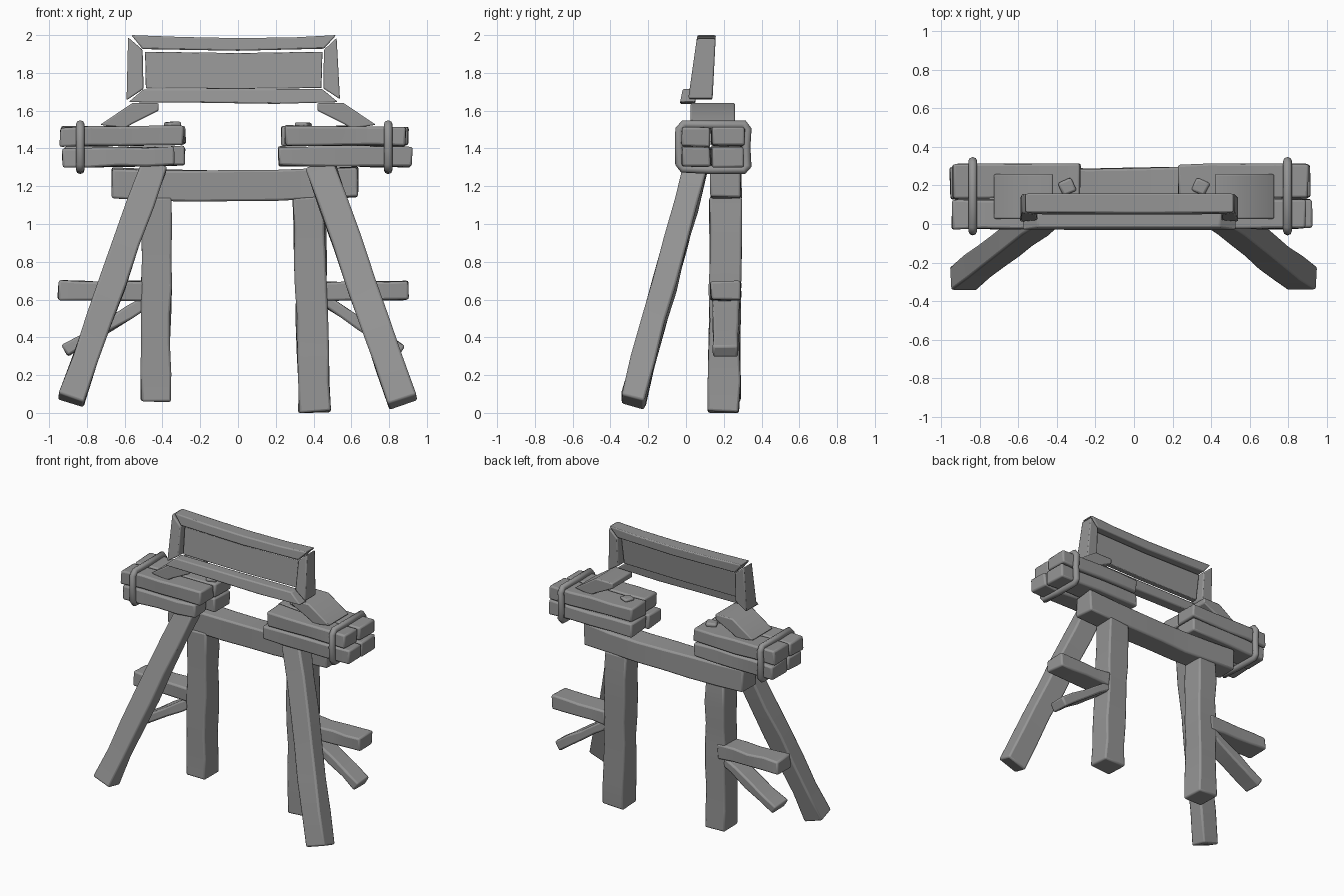
import bpy, bmesh, random
from mathutils import Vector

random.seed(4)
cube = bpy.data.objects.get("Cube")
if cube:
    bpy.data.objects.remove(cube, do_unlink=True)

wood = bpy.data.materials.new("weathered grey wood")
wood.use_nodes = True
GREY = (0.3, 0.3, 0.3, 1)
wood.diffuse_color = GREY
wood.node_tree.nodes["Principled BSDF"].inputs["Base Color"].default_value = GREY


def finish(name, bm, bevel=0.012):
    bmesh.ops.recalc_face_normals(bm, faces=bm.faces)
    mesh = bpy.data.meshes.new(name)
    bm.to_mesh(mesh)
    bm.free()
    mesh.materials.append(wood)
    ob = bpy.data.objects.new(name, mesh)
    bpy.context.collection.objects.link(ob)
    mod = ob.modifiers.new("worn edges", 'BEVEL')
    mod.width = bevel
    mod.segments = 2
    mod.angle_limit = 0.6
    bpy.ops.object.select_all(action='DESELECT')
    ob.select_set(True)
    bpy.context.view_layer.objects.active = ob
    bpy.ops.object.shade_smooth_by_angle(angle=0.6)
    return ob


def skin(bm, rings):
    """Join rings of vertices into a closed solid."""
    loops = [[bm.verts.new(p) for p in ring] for ring in rings]
    n = len(loops[0])
    for a, b in zip(loops, loops[1:]):
        for i in range(n):
            bm.faces.new((a[i], a[(i + 1) % n], b[(i + 1) % n], b[i]))
    bm.faces.new(loops[0])
    bm.faces.new(loops[-1])


def beam(name, start, end, wide, deep, across=(0, 1, 0), steps=5, rough=0.006, sag=0.0):
    """Rough-hewn timber; deep is measured along the across axis."""
    start, end = Vector(start), Vector(end)
    t = (end - start).normalized()
    v = Vector(across)
    v = (v - t * v.dot(t)).normalized()
    u = t.cross(v)
    rings = []
    for i in range(steps + 1):
        f = i / steps
        c = start.lerp(end, f) - Vector((0, 0, sag * 4 * f * (1 - f)))
        ring = []
        for a, b in ((-1, -1), (1, -1), (1, 1), (-1, 1)):
            jitter = [random.uniform(-rough, rough) for _ in range(3)]
            ring.append(c + u * (a * wide / 2 + jitter[0]) + v * (b * deep / 2 + jitter[1])
                        + t * jitter[2])
        rings.append(ring)
    bm = bmesh.new()
    skin(bm, rings)
    return finish(name, bm)


def plate(name, outline, front, back, bevel=0.008):
    """Outline in x and z, given depth by front and back functions of z."""
    bm = bmesh.new()
    skin(bm, [[(x, f(z), z) for x, z in outline] for f in (front, back)])
    return finish(name, bm, bevel)


def slope(low, high):
    return lambda z: low + (high - low) * (z - 1.65) / 0.35


# Main frame: posts, crossbeam and splayed front legs
beam("right_post", (-0.435, 0.205, 0.06), (-0.43, 0.205, 1.14), 0.155, 0.165, steps=7)
beam("left_post", (0.405, 0.2, 0.005), (0.375, 0.21, 1.14), 0.165, 0.165, steps=7)
beam("crossbeam", (-0.665, 0.21, 1.217), (0.635, 0.21, 1.222), 0.16, 0.16, sag=0.018, steps=6)
beam("right_leg", (-0.885, -0.28, 0.065), (-0.445, 0.055, 1.31), 0.14, 0.125, steps=6)
beam("left_leg", (0.875, -0.285, 0.055), (0.435, 0.055, 1.31), 0.155, 0.125, steps=6)

# Outriggers with diagonal braces
for side, s, tip in (("right", -1, 0.955), ("left", 1, 0.9)):
    beam(side + "_outrigger", (s * 0.46, 0.21, 0.645), (s * tip, 0.21, 0.65), 0.1, 0.16, steps=4)
    beam(side + "_brace", (s * 0.46, 0.21, 0.60), (s * (tip - 0.035), 0.21, 0.325), 0.065, 0.14, steps=4)

# Stacks of four timbers: row, layer, inner end, outer end
for side, s, ends in (
        ("right", -1, ((0.29, 0.945), (0.34, 0.93), (0.28, 0.94), (0.28, 0.92))),
        ("left", 1, ((0.25, 0.89), (0.215, 0.92), (0.23, 0.9), (0.23, 0.91)))):
    for k, (inner, outer) in enumerate(ends):
        row, layer = ("front", "back")[k // 2], ("upper", "lower")[k % 2]
        y, depth = (0.052, 0.15) if row == "front" else (0.222, 0.175)
        z = 1.463 if layer == "upper" else 1.353
        beam(f"{side}_{row}_{layer}_timber", (s * inner, y, z + 0.006), (s * outer, y, z),
             0.102, depth, steps=4)
    # Sloping support and loose chip on top of the stack
    plate(side + "_support",
          [(s * x, z) for x, z in ((0.73, 1.525), (0.56, 1.64), (0.42, 1.64), (0.42, 1.6),
                                   (0.56, 1.53), (0.6, 1.505))],
          lambda z: 0.025, lambda z: 0.26)
    beam(side + "_chip", (s * 0.33, 0.16, 1.525), (s * 0.36, 0.225, 1.525), 0.03, 0.075,
         across=(1, 0, 0), steps=1, rough=0.003)

# Bands around the stacks
for side, x in (("right", -0.835), ("left", 0.795)):
    curve = bpy.data.curves.new(side + "_band", 'CURVE')
    curve.dimensions = '3D'
    curve.bevel_depth = 0.023
    curve.bevel_resolution = 2
    loop = curve.splines.new('POLY')
    path = [(-0.035, 1.32), (-0.015, 1.293), (0.14, 1.287), (0.305, 1.287), (0.325, 1.31),
            (0.318, 1.41), (0.325, 1.50), (0.305, 1.528), (0.14, 1.525), (-0.01, 1.528),
            (-0.035, 1.50), (-0.036, 1.41)]
    loop.points.add(len(path) - 1)
    for point, (y, z) in zip(loop.points, path):
        point.co = (x, y, z, 1)
    loop.use_cyclic_u = True
    curve.materials.append(wood)
    band = bpy.data.objects.new(side + "_band", curve)
    bpy.context.collection.objects.link(band)

# Sign board: mitred rails and stiles around a recessed panel, leaning back
face, rear = slope(0.01, 0.06), slope(0.14, 0.158)
plate("top_rail", [(-0.565, 2.0), (-0.3, 1.99), (0, 1.984), (0.3, 1.988), (0.52, 2.0),
                   (0.455, 1.928), (0, 1.917), (-0.505, 1.926)], face, rear)
plate("bottom_rail", [(-0.58, 1.645), (-0.2, 1.642), (0.2, 1.636), (0.53, 1.645),
                      (0.445, 1.715), (0, 1.712), (-0.5, 1.713)],
      slope(-0.03, 0.04), slope(0.05, 0.1))
plate("right_stile", [(-0.582, 1.988), (-0.505, 1.922), (-0.5, 1.715), (-0.59, 1.655)], face, rear)
plate("left_stile", [(0.522, 1.985), (0.455, 1.922), (0.452, 1.718), (0.54, 1.66)], face, rear)
plate("panel", [(-0.492, 1.912), (0, 1.905), (0.447, 1.912), (0.442, 1.72), (0, 1.715), (-0.488, 1.718)],
      slope(0.045, 0.09), slope(0.085, 0.13), 0.004)
